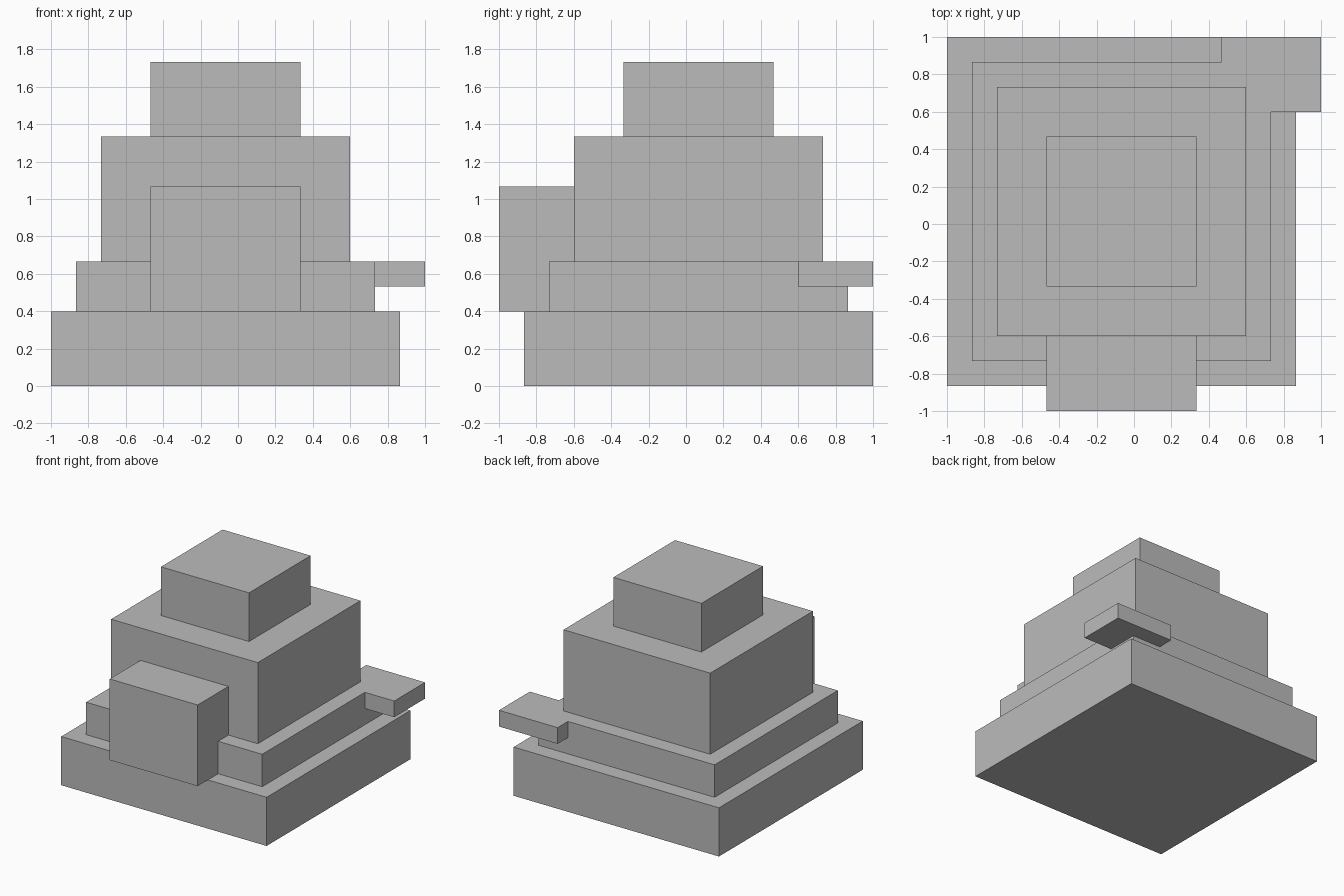
import bpy
from mathutils import Vector

U = 2 / 15  # one block unit

default = bpy.data.objects.get("Cube")
if default:
    bpy.data.objects.remove(default, do_unlink=True)

# Single plain grey
grey = bpy.data.materials.new("plain grey")
grey.use_nodes = True
colour = (0.5, 0.5, 0.5, 1)
grey.diffuse_color = colour
shader = next(n for n in grey.node_tree.nodes if n.type == 'BSDF_PRINCIPLED')
shader.inputs["Base Color"].default_value = colour


def box(name, low, high):
    """Box between two corners given in block units."""
    low, high = Vector(low) * U, Vector(high) * U
    bpy.ops.mesh.primitive_cube_add(size=1)
    obj = bpy.context.object
    obj.name = obj.data.name = name
    middle, size = (low + high) / 2, high - low
    for v in obj.data.vertices:
        v.co = v.co * size
    obj.location = middle
    obj.data.materials.append(grey)
    return obj


# Stepped tiers, from the ground up
box("base", (-7.5, -6.5, 0), (6.5, 7.5, 3))
step = box("step", (-6.5, -5.5, 3), (5.5, 6.5, 5))
box("main_block", (-5.5, -4.5, 5), (4.5, 5.5, 10))
box("top_block", (-3.5, -2.5, 10), (2.5, 3.5, 13))

# Block standing against the front
box("front_block", (-3.5, -7.5, 3), (2.5, -4.5, 8))

# Overhanging corner ledge, fused flush into the step
ledge = box("corner_ledge", (3.5, 4.5, 4), (7.5, 7.5, 5))
union = step.modifiers.new("join_ledge", 'BOOLEAN')
union.operation = 'UNION'
union.solver = 'EXACT'
union.object = ledge
bpy.context.view_layer.update()
bpy.context.view_layer.objects.active = step
bpy.ops.object.modifier_apply(modifier=union.name)
bpy.data.objects.remove(ledge, do_unlink=True)
